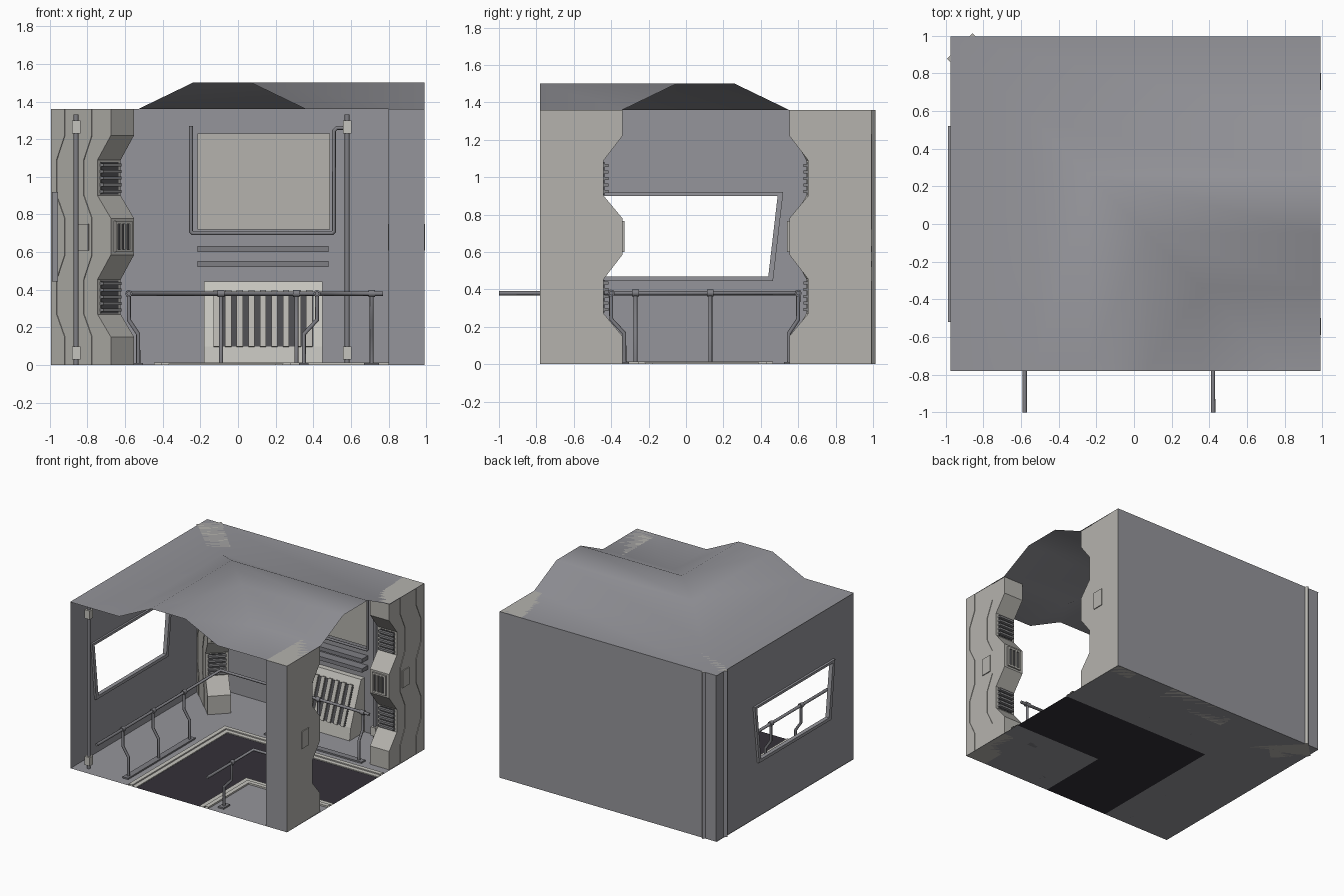
import bpy, bmesh, math
from mathutils import Matrix, Vector

if "Cube" in bpy.data.objects:
    bpy.data.objects.remove(bpy.data.objects["Cube"])


def material(name, *rgb):
    m = bpy.data.materials.new(name)
    m.diffuse_color = (*rgb, 1)
    m.use_nodes = True
    m.node_tree.nodes["Principled BSDF"].inputs["Base Color"].default_value = m.diffuse_color
    return m


WALL = material("wall grey", .30, .30, .325)
PALE = material("pale panel", .46, .45, .42)
CREAM = material("cream trim", .56, .55, .51)
METAL = material("rail metal", .21, .21, .23)
DARK = material("dark carpet", .034, .030, .040)
GAP = material("dark recess", .07, .07, .075)
SLAT = material("slat grey", .24, .24, .25)

I = Matrix.Identity(4)


def make(name, verts, faces, mats, idx=None, mat=I, solid=True):
    me = bpy.data.meshes.new(name)
    bm = bmesh.new()
    vs = [bm.verts.new(v) for v in verts]
    for i, f in enumerate(faces):
        face = bm.faces.new([vs[j] for j in f])
        if idx:
            face.material_index = idx[i]
    if solid:
        bmesh.ops.recalc_face_normals(bm, faces=bm.faces)
    else:
        bmesh.ops.remove_doubles(bm, verts=bm.verts, dist=1e-4)
        bmesh.ops.recalc_face_normals(bm, faces=bm.faces)
    bm.to_mesh(me)
    bm.free()
    me.transform(mat)
    for m in mats:
        me.materials.append(m)
    ob = bpy.data.objects.new(name, me)
    bpy.context.collection.objects.link(ob)
    return ob


def prism(name, prof, x0, x1, m, mat=I):
    """Extrude a (y, z) outline along x."""
    n = len(prof)
    v = [(x, y, z) for x in (x0, x1) for y, z in prof]
    f = [list(range(n)), list(range(n, 2 * n))]
    f += [[i, (i + 1) % n, n + (i + 1) % n, n + i] for i in range(n)]
    return make(name, v, f, [m], mat=mat)


def box(name, x0, x1, y0, y1, z0, z1, m, mat=I):
    return prism(name, [(y0, z0), (y1, z0), (y1, z1), (y0, z1)], x0, x1, m, mat)


def tube(name, pts, r, m=METAL, res=2):
    cu = bpy.data.curves.new(name, 'CURVE')
    cu.dimensions = '3D'
    cu.bevel_depth, cu.bevel_resolution, cu.use_fill_caps = r, res, True
    sp = cu.splines.new('POLY')
    sp.points.add(len(pts) - 1)
    for p, c in zip(sp.points, pts):
        p.co = (*c, 1)
    tmp = bpy.data.objects.new(name + "_path", cu)
    bpy.context.collection.objects.link(tmp)
    bpy.context.view_layer.update()
    dg = bpy.context.evaluated_depsgraph_get()
    me = bpy.data.meshes.new_from_object(tmp.evaluated_get(dg))
    bpy.data.objects.remove(tmp)
    me.materials.clear()
    me.materials.append(m)
    ob = bpy.data.objects.new(name, me)
    bpy.context.collection.objects.link(ob)
    return ob


def sweep(name, prof, mats, idx=None, closed=False):
    """Sweep a (u, z) profile round the L-shaped corridor, front to right."""
    v, f, fi = [], [], []
    for u, z in prof:
        v += [(u - .53, -.78, z), (u - .53, .55 - u, z), (.99, .55 - u, z)]
    n = len(prof)
    for i in range(n if closed else n - 1):
        a, b = 3 * i, 3 * ((i + 1) % n)
        for k in (0, 1):
            # the innermost row shrinks to a corner point
            quad = [a + k, a + k + 1, b + k + 1, b + k]
            if k == 0 and prof[(i + 1) % n][0] > 1.32:
                quad = [a, a + 1, b + 1]
            f.append(quad)
            fi.append(idx[i] if idx else 0)
    return make(name, v, f, mats, fi, solid=closed)


# Shell: vaulted roof, floor, back wall
roof = sweep("vaulted_roof", [(-.445, 1.36), (0, 1.36), (.29, 1.5), (.6, 1.5), (.89, 1.36), (1.33, 1.36)], [WALL])
roof.data.polygons.foreach_set("use_smooth", [True] * len(roof.data.polygons))
sweep("floor", [(-.445, 0), (.16, 0), (.73, 0), (1.33, 0)], [WALL, DARK], [0, 1, 0])
make("back_wall", [(-.97, .995, 0), (.99, .995, 0), (.99, .995, 1.36), (-.97, .995, 1.36)], [[0, 1, 2, 3]], [WALL])
for u0, u1, h in ((.085, .12, .014), (.125, .16, .008), (.77, .805, .014), (.73, .765, .008)):
    sweep("floor_trim", [(u0, .001), (u0, h), (u1, h), (u1, .001)], [CREAM], closed=True)

# Left wall with a tapered window opening and frame
ring = [[i, (i + 1) % 4, 4 + (i + 1) % 4, 4 + i] for i in range(4)]
hole = [(-.44, .47), (.44, .47), (.49, .9), (-.49, .9)]
rim = [(-.47, .445), (.465, .445), (.52, .92), (-.52, .92)]
outer = [(-.78, 0), (.995, 0), (.995, 1.36), (-.78, 1.36)]
make("left_wall", [(-.97, y, z) for y, z in outer + hole], ring, [WALL], solid=False)
fv = [(x, y, z) for x in (-.988, -.955) for y, z in rim + hole]
ff = ring + [[j + 8 for j in q] for q in ring]
for s in (0, 4):
    ff += [[s + i, s + (i + 1) % 4, s + 8 + (i + 1) % 4, s + 8 + i] for i in range(4)]
make("window_frame", fv, ff, [WALL])

# Wavy pillars: local y points out of the wall, local x is the width
WAVE = [(1, 0), (1, .15), (0, .27), (0, .455), (1, .585), (1, .78), (0, .9), (0, 1.09), (1, 1.22), (1, 1.36)]


def pillar(x, y, deg):
    M = Matrix.Translation((x, y, 0)) @ Matrix.Rotation(math.radians(deg), 4, 'Z')
    for hw, base, amp in ((.087, .34, .1), (.091, .24, .06), (.095, .04, .06)):
        prof = [(0, 0)] + [(base + amp * t, z) for t, z in WAVE] + [(0, 1.36)]
        ob = prism("pillar_layer", prof, -hw, hw, PALE)
        ob.data.materials.append(WALL)
        for p in ob.data.polygons:
            if p.normal.y < -.9:
                p.material_index = 1
        ob.data.transform(M)
    box("pillar_side_plate", -.098, .098, .19, .28, .61, .75, PALE, M)
    for z0 in (.275, .905):
        box("pillar_vent_back", -.065, .065, .335, .344, z0, z0 + .175, GAP, M)
        for k in range(5):
            z = z0 + .01 + k * .035
            box("pillar_vent_slat", -.068, .068, .34, .365, z, z + .016, SLAT, M)
    box("pillar_grille_back", -.05, .05, .43, .443, .61, .755, GAP, M)
    for a, b in ((-.062, -.046), (.046, .062), (-.022, -.01), (.01, .022)):
        box("pillar_grille_bar", a, b, .43, .452, .6, .765, PALE, M)
    for z in (.6, .75):
        box("pillar_grille_edge", -.062, .062, .43, .452, z, z + .015, PALE, M)


pillar(.895, -.78, 0)
pillar(.895, .993, 180)
pillar(-.925, .945, -135)


# Handrails: u across the corridor, t along the chosen leg
def at(leg, u, t, z):
    return (u - .53, t, z) if leg == 'y' else (t, .55 - u, z)


def rail(u, uf, posts_y, posts_x):
    tube("handrail", [(u - .53, -1, .38), (u - .53, .55 - u, .38), (.77, .55 - u, .38)], .012)
    for leg, ts in (('y', posts_y), ('x', posts_x)):
        for t in ts:
            tube("rail_post", [at(leg, u, t, .38), at(leg, u, t, .24), at(leg, uf, t, .165), at(leg, uf, t, 0)], .011)
            tube("rail_joint", [at(leg, u, t - .018, .38), at(leg, u, t + .018, .38)], .019)
        a, b = at(leg, uf - .025, min(ts) - .04, 0), at(leg, uf + .025, max(ts) + .04, 0)
        box("rail_foot", min(a[0], b[0]), max(a[0], b[0]), min(a[1], b[1]), max(a[1], b[1]), 0, .012, METAL)


rail(-.05, 0, (-.66, -.27, .13), (-.09, .31, .71))
rail(.95, .88, (-.68,), (.71,))

# Vertical pipes with clamps
for x, y in ((-.86, -.70), (.58, .94)):
    tube("wall_pipe", [(x, y, 0), (x, y, 1.33)], .013)
    for z0, z1 in ((.03, .1), (1.23, 1.3)):
        box("pipe_clamp", x - .023, x + .023, y - .023, y + .023, z0, z1, CREAM)

# Back wall display, its pipe surround and two ledges
box("wall_panel", -.215, .49, .965, .994, .72, 1.23, PALE)
tube("panel_pipe", [(-.25, .95, 1.27), (-.25, .95, .71), (-.24, .95, .7), (.5, .95, .7), (.51, .95, .71),
                    (.51, .95, 1.245), (.525, .95, 1.26), (.58, .94, 1.26)], .011)
for z in (.52, .6):
    box("wall_ledge", -.215, .48, .92, .994, z, z + .032, METAL)

# Sloping vent housing below
prism("vent_housing", [(.994, 0), (.8, 0), (.815, .1), (.93, .4), (.95, .445), (.994, .445)], -.18, .45, CREAM)
prism("vent_recess", [(.93, .39), (.82, .1), (.812, .1), (.922, .39)], -.12, .4, GAP)
for k in range(9):
    x = -.13 + k * .0615
    prism("vent_bar", [(.93, .395), (.818, .095), (.8, .1), (.912, .4)], x, x + .033, PALE)
